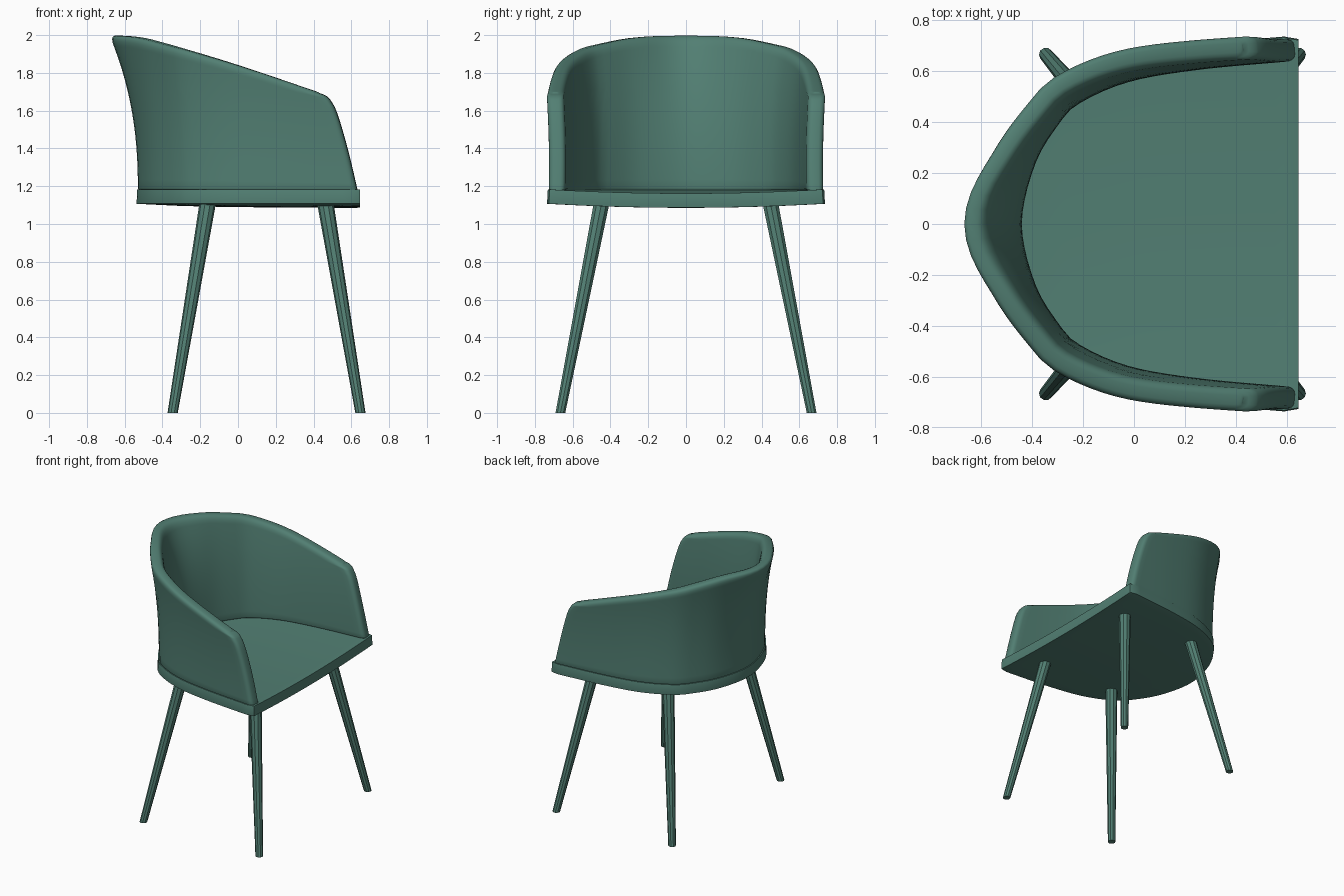
import bpy, bmesh, math
from mathutils import Vector

cube = bpy.data.objects.get("Cube")
if cube:
    bpy.data.objects.remove(cube, do_unlink=True)

green = bpy.data.materials.new("muted_green")
green.use_nodes = True
color = (0.084, 0.212, 0.171, 1)
green.diffuse_color = color
green.node_tree.nodes["Principled BSDF"].inputs["Base Color"].default_value = color


def finish(name, bm, angle):
    """Turn a bmesh into a shaded, coloured object."""
    bmesh.ops.recalc_face_normals(bm, faces=bm.faces)
    mesh = bpy.data.meshes.new(name)
    bm.to_mesh(mesh)
    bm.free()
    mesh.materials.append(green)
    obj = bpy.data.objects.new(name, mesh)
    bpy.context.collection.objects.link(obj)
    bpy.ops.object.select_all(action='DESELECT')
    bpy.context.view_layer.objects.active = obj
    obj.select_set(True)
    bpy.ops.object.shade_smooth_by_angle(angle=math.radians(angle))
    return obj


def spline(points, steps=16):
    """Smooth curve through 2D points."""
    pts = [Vector(p) for p in points]
    pts = [2 * pts[0] - pts[1]] + pts + [2 * pts[-1] - pts[-2]]
    out = []
    for a, b, c, d in zip(pts, pts[1:], pts[2:], pts[3:]):
        for k in range(steps):
            t = k / steps
            out.append(0.5 * (2 * b + (c - a) * t + (2 * a - 5 * b + 4 * c - d) * t ** 2
                              + (3 * b - a - 3 * c + d) * t ** 3))
    return out + [pts[-2]]


def lookup(curve, x):
    """Second coordinate of a curve at a given first coordinate."""
    if x <= curve[0].x:
        return curve[0].y
    for a, b in zip(curve, curve[1:]):
        if x <= b.x:
            return a.y + (b.y - a.y) * (x - a.x) / (b.x - a.x)
    return curve[-1].y


# Plan of the shell: centre line of the wall, from the middle of the back to one arm
right_side = [(-.33, .42), (-.24, .51), (-.035, .60), (.25, .65), (.63, .685)]
plan = spline([(-.43, -.25), (-.485, 0), (-.43, .25)] + right_side)[16:]
lengths = [0]
for a, b in zip(plan, plan[1:]):
    lengths.append(lengths[-1] + (b - a).length)
TOTAL = lengths[-1]


def along(s):
    """Position and outward normal at a signed distance along the plan."""
    side, s = (-1 if s < 0 else 1), min(abs(s), TOTAL)
    i = next(k for k in range(len(plan) - 1) if s <= lengths[k + 1] + 1e-6)
    a, b = plan[i], plan[i + 1]
    p = a.lerp(b, (s - lengths[i]) / (lengths[i + 1] - lengths[i]))
    before, after = plan[max(i - 1, 0)], plan[min(i + 2, len(plan) - 1)]
    t = (after - before).normalized()
    n = Vector((-t.y, t.x)) if s > 1e-4 else Vector((-1, 0))
    return Vector((p.x, p.y * side)), Vector((n.x, n.y * side))


# Curved backrest with arms
BASE, HALF = 1.178, 0.045
rim = spline([(-.65, 2.0), (-.52, 1.99), (-.4, 1.96), (0, 1.84), (.44, 1.692)])
arm_edge = spline([(BASE, .632), (1.35, .592), (1.5, .552), (1.6, .52), (1.65, .495), (1.68, .465), (1.692, .43)])


def flare(p, z):
    spread = 0.46 + 0.54 * math.exp(-(p.y / 0.22) ** 2)
    return 0.15 * spread * max(0, (z - BASE) / 0.82) ** 2.3


def rounding(distance, radius, thin):
    t = min(1, distance / radius)
    return thin + (1 - thin) * math.sqrt(1 - (1 - t) ** 2)


def reach(z):
    return TOTAL - (plan[-1].x - lookup(arm_edge, z))


edge_steps = [0, .004, .012, .022, .035]
half_u = [i / 26 * 0.95 for i in range(27)] + [1 - d / TOTAL for d in reversed(edge_steps)]
us = [-u for u in reversed(half_u[1:])] + half_u
vs = [0, .006, .015] + [i / 14 for i in range(1, 14)] + [1 - d / .6 for d in reversed(edge_steps)]

bm = bmesh.new()
outer, inner = [], []
for u in us:
    p, n = along(u * reach(1.7))
    top = lookup(rim, p.x + n.x * flare(p, 1.9))
    outer.append([])
    inner.append([])
    for v in vs:
        z = BASE + v * (top - BASE)
        p, n = along(u * reach(z))
        w = HALF * rounding((1 - v) * .6, .035, .4) * rounding((1 - abs(u)) * TOTAL, .035, .4)
        w *= rounding(v * .6, .012, .8)
        for grid, sign in ((outer, 1), (inner, -1)):
            q = p + n * (flare(p, z) + sign * w)
            grid[-1].append(bm.verts.new((q.x, q.y, z)))
cols, rows = len(us), len(vs)
for grid in (outer, inner):
    for i in range(cols - 1):
        for j in range(rows - 1):
            bm.faces.new((grid[i][j], grid[i + 1][j], grid[i + 1][j + 1], grid[i][j + 1]))
# Close the rim, the arm ends and the bottom edge
border = ([(i, 0) for i in range(cols)] + [(cols - 1, j) for j in range(1, rows)]
          + [(i, rows - 1) for i in range(cols - 2, -1, -1)] + [(0, j) for j in range(rows - 2, 0, -1)])
for (a, b), (c, d) in zip(border, border[1:] + border[:1]):
    bm.faces.new((outer[a][b], outer[c][d], inner[c][d], inner[a][b]))
finish("backrest_shell", bm, 50)

# Seat plate, sagging slightly across its width
bm = bmesh.new()
lines = []
for i in range(41):
    p, n = along(TOTAL * (0.02 + 0.98 * i / 40))
    edge = p + n * 0.05
    if i == 40:
        edge = Vector((.645, .722))
    line = []
    for k in range(21):
        y = edge.y * (k / 10 - 1)
        sag = 0.02 * (edge.y ** 2 - y ** 2) / 0.5
        line.append(bm.verts.new((edge.x, y, 1.183 - sag)))
    lines.append(line)
for a, b in zip(lines, lines[1:]):
    for k in range(20):
        bm.faces.new((a[k], b[k], b[k + 1], a[k + 1]))
seat = finish("seat", bm, 50)
if seat.data.polygons[0].normal.z < 0:
    seat.data.flip_normals()
solid = seat.modifiers.new("thickness", 'SOLIDIFY')
solid.thickness, solid.offset = 0.076, -1
bevel = seat.modifiers.new("soft_edge", 'BEVEL')
bevel.width, bevel.segments, bevel.limit_method = 0.012, 3, 'ANGLE'
bevel.angle_limit = math.radians(50)


# Splayed, tapered legs
def leg(name, foot, top):
    bm = bmesh.new()
    rings = []
    for (x, y), z, r in ((foot, 0, .027), (top, 1.125, .044)):
        rings.append([bm.verts.new((x + r * math.cos(a), y + r * math.sin(a), z))
                      for a in (math.tau * k / 10 for k in range(10))])
    for k in range(10):
        m = (k + 1) % 10
        bm.faces.new((rings[0][k], rings[0][m], rings[1][m], rings[1][k]))
    for ring in rings:
        bm.faces.new(ring)
    finish(name, bm, 30)


for row, side in (("front", -1), ("back", 1)):
    leg(row + "_left_leg", (.648, side * .665), (.46, side * .444))
    leg(row + "_right_leg", (-.346, side * .665), (-.158, side * .444))
